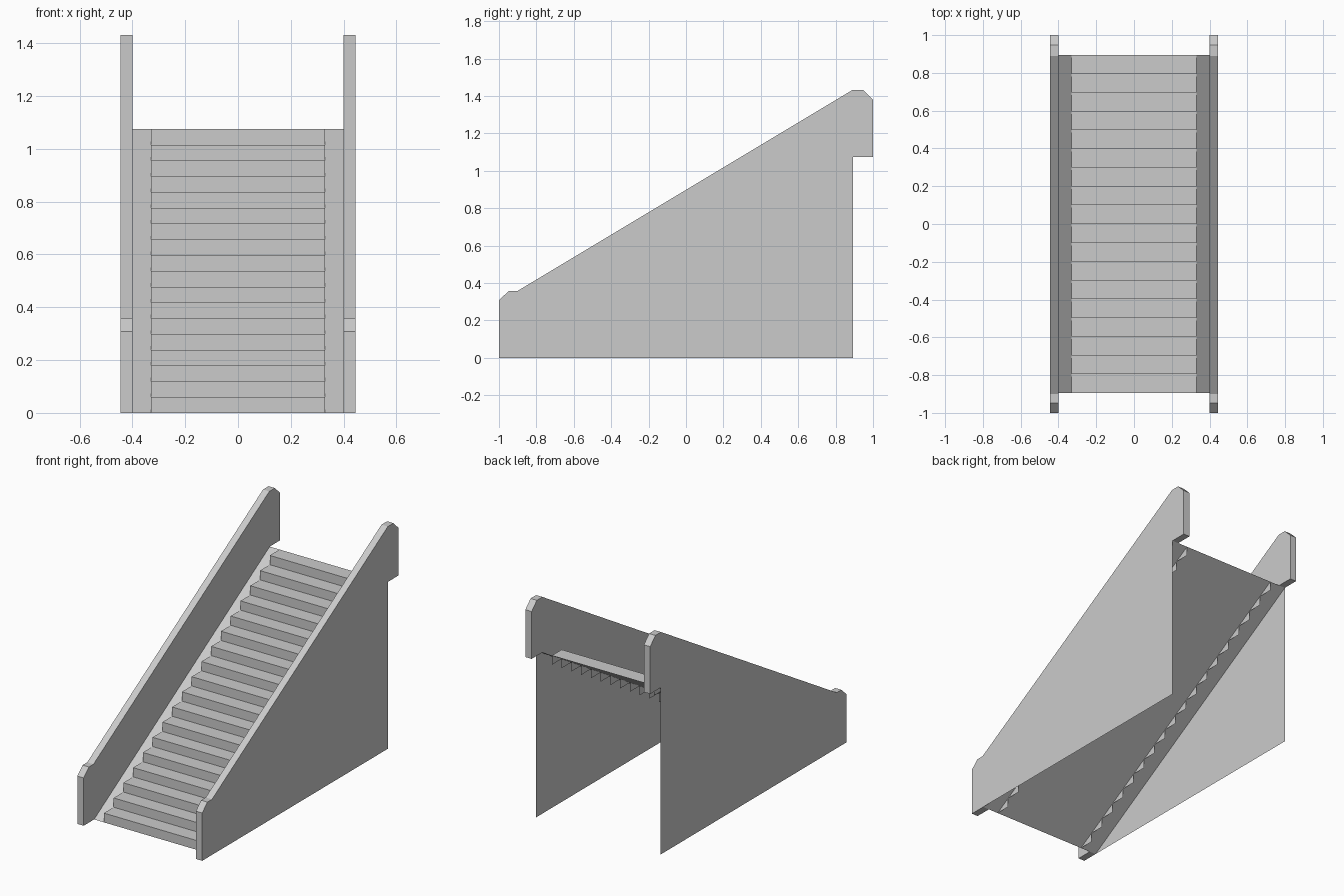
import bpy, bmesh

if "Cube" in bpy.data.objects:
    bpy.data.objects.remove(bpy.data.objects["Cube"])

STEPS = 18
Y0, Y1, TOP = -0.894, 0.894, 1.075      # run and rise of the flight
RUN, RISE = (Y1 - Y0) / STEPS, TOP / STEPS
STEP_X, RAIL_IN, RAIL_OUT = 0.33, 0.40, 0.445


def make(name, faces):
    """Build an object from a list of faces given as corner points."""
    bm = bmesh.new()
    for f in faces:
        bm.faces.new([bm.verts.new(p) for p in f])
    bmesh.ops.remove_doubles(bm, verts=bm.verts, dist=1e-5)
    me = bpy.data.meshes.new(name)
    bm.to_mesh(me)
    bm.free()
    ob = bpy.data.objects.new(name, me)
    bpy.context.collection.objects.link(ob)
    return ob


def prism(name, profile, xa, xb):
    """Extrude a y-z profile between two x positions."""
    ob = make(name, [[(xa, y, z) for y, z in profile]])
    bm = bmesh.new()
    bm.from_mesh(ob.data)
    r = bmesh.ops.extrude_face_region(bm, geom=bm.faces[:])
    moved = [v for v in r["geom"] if isinstance(v, bmesh.types.BMVert)]
    bmesh.ops.translate(bm, verts=moved, vec=(xb - xa, 0, 0))
    # restore the starting cap if the extrusion consumed it
    if sum(len(f.verts) == len(profile) for f in bm.faces) < 2:
        bm.faces.new([v for v in bm.verts if v not in moved])
    bmesh.ops.recalc_face_normals(bm, faces=bm.faces[:])
    bm.to_mesh(ob.data)
    bm.free()
    return ob


# Treads, risers and thin step end plates
step_faces, end_plates = [], []
for i in range(STEPS):
    ya, yb = Y0 + i * RUN, Y0 + (i + 1) * RUN
    za, zb = i * RISE, (i + 1) * RISE
    s = STEP_X
    step_faces.append([(-s, ya, za), (s, ya, za), (s, ya, zb), (-s, ya, zb)])
    step_faces.append([(-s, ya, zb), (s, ya, zb), (s, yb, zb), (-s, yb, zb)])
    plate = [(ya, za), (yb, za), (yb, zb), (ya, zb)]
    end_plates.append([(s, y, z) for y, z in plate])
    end_plates.append([(-s, y, z) for y, z in reversed(plate)])
make("steps", step_faces)
make("step_end_plates", end_plates)

# Sloping sheet: side strips above, flat underside below
w = RAIL_IN
make("sloping_base", [[(-w, Y0, 0), (w, Y0, 0), (w, Y1, TOP), (-w, Y1, TOP)]])

# Thick balustrades and thin triangular side walls
rail = [(-1, 0), (Y0, 0), (Y1, TOP), (1, TOP), (1, 1.38), (0.947, 1.432),
        (0.89, 1.432), (-0.9, 0.358), (-0.947, 0.358), (-1, 0.308)]
wall = [(Y0, 0), (Y1, 0), (Y1, TOP)]
for side, sx in (("left", -1), ("right", 1)):
    prism(side + "_balustrade", rail, sx * RAIL_IN, sx * RAIL_OUT)
    pts = wall if sx > 0 else wall[::-1]
    make(side + "_wall", [[(sx * RAIL_OUT, y, z) for y, z in pts]])
